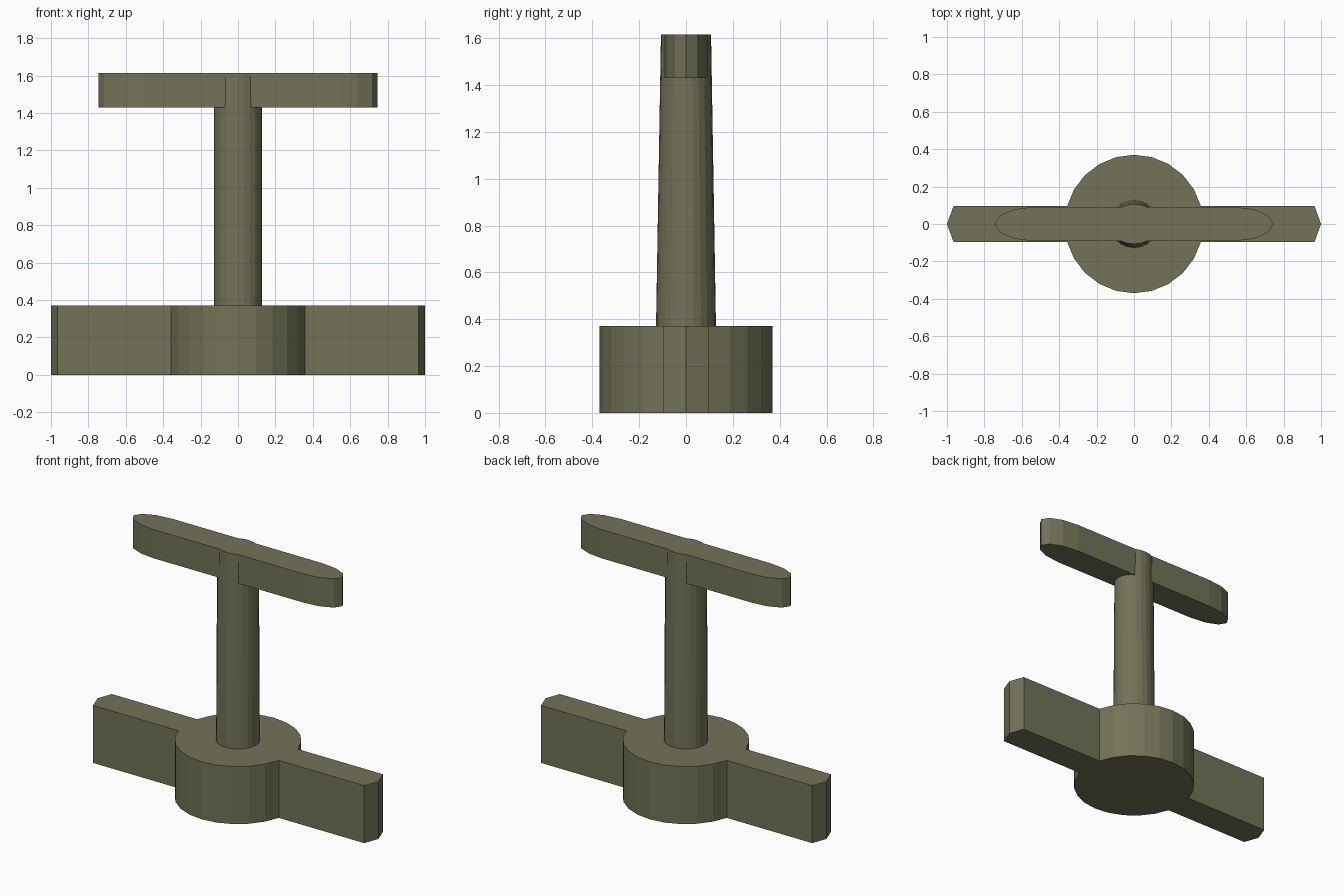
import bpy, bmesh, math

if "Cube" in bpy.data.objects:
    bpy.data.objects.remove(bpy.data.objects["Cube"])

olive = bpy.data.materials.new("olive_metal")
olive.diffuse_color = (0.171, 0.171, 0.098, 1)
olive.use_nodes = True
olive.node_tree.nodes["Principled BSDF"].inputs["Base Color"].default_value = olive.diffuse_color


def arc(rx, ry, start, end, step, cx=0.0):
    """Points on an ellipse, angles in degrees, end included."""
    return [(cx + rx * math.cos(math.radians(a)), ry * math.sin(math.radians(a)))
            for a in range(start, end + 1, step)]


def prism(name, outline, z0, z1, top_scale_y=1.0):
    """Upright solid from a counter-clockwise outline, optionally tapered in y."""
    bm = bmesh.new()
    low = [bm.verts.new((x, y, z0)) for x, y in outline]
    high = [bm.verts.new((x, y * top_scale_y, z1)) for x, y in outline]
    bm.faces.new(low[::-1])
    bm.faces.new(high)
    n = len(outline)
    for i in range(n):
        j = (i + 1) % n
        bm.faces.new((low[i], low[j], high[j], high[i]))
    mesh = bpy.data.meshes.new(name)
    bm.to_mesh(mesh)
    bm.free()
    mesh.materials.append(olive)
    obj = bpy.data.objects.new(name, mesh)
    bpy.context.collection.objects.link(obj)
    return obj


# Base: round hub with two pointed arms, as one outline
R = 0.37
w = R * math.sin(math.radians(15))
right_arm = [(0.965, -w), (1.0, 0.0), (0.965, w)]
left_arm = [(-x, -y) for x, y in right_arm]
prism("hub_with_arms",
      right_arm + arc(R, R, 15, 165, 15) + left_arm + arc(R, R, 195, 345, 15),
      0.0, 0.37)

# Shaft: round at the foot, flattened front to back at the top
prism("shaft", arc(0.128, 0.128, 0, 345, 15), 0.37, 1.615, 0.107 / 0.128)

# Handle: crossbar with elliptical ends
prism("crossbar_handle",
      arc(0.215, 0.092, -90, 90, 30, 0.53) + arc(0.215, 0.092, 90, 270, 30, -0.53),
      1.43, 1.615)
